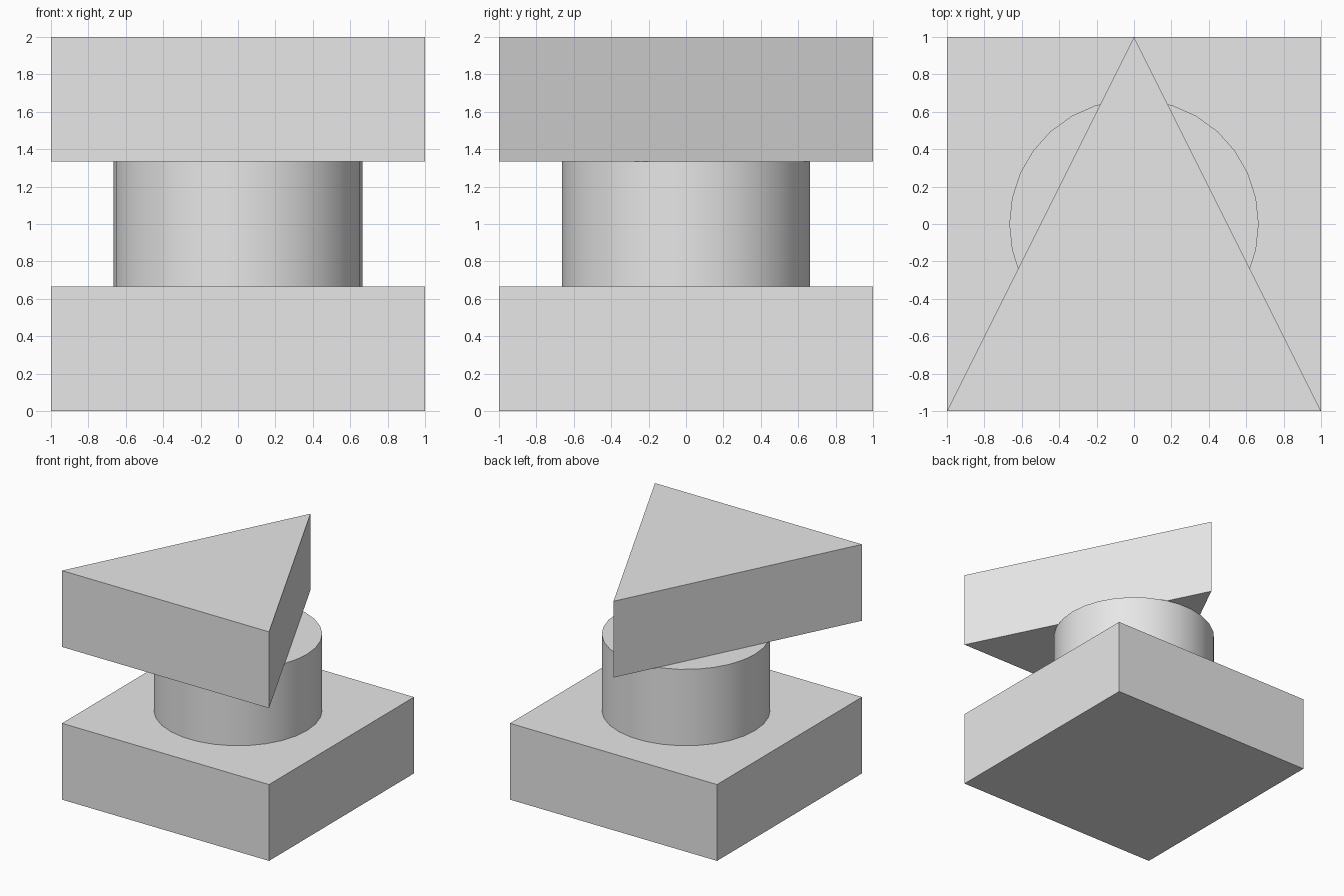
import bpy
import bmesh
import math

if "Cube" in bpy.data.objects:
    bpy.data.objects.remove(bpy.data.objects["Cube"], do_unlink=True)

# Single plain grey
GREY = (0.8, 0.8, 0.8, 1.0)
grey = bpy.data.materials.new("plain_grey")
grey.use_nodes = True
grey.diffuse_color = GREY
grey.node_tree.nodes["Principled BSDF"].inputs["Base Color"].default_value = GREY

LAYER = 2 / 3  # height of each of the three stacked solids


def prism(name, outline, level, smooth=False):
    """Extrude a counter-clockwise outline into the given layer of the stack."""
    bm = bmesh.new()
    base = bm.faces.new([bm.verts.new((x, y, level * LAYER)) for x, y in outline])
    top = bmesh.ops.extrude_face_region(bm, geom=[base], use_keep_orig=True)["geom"]
    verts = [v for v in top if isinstance(v, bmesh.types.BMVert)]
    bmesh.ops.translate(bm, verts=verts, vec=(0, 0, LAYER))
    bmesh.ops.recalc_face_normals(bm, faces=bm.faces)
    mesh = bpy.data.meshes.new(name)
    bm.to_mesh(mesh)
    bm.free()
    mesh.materials.append(grey)
    obj = bpy.data.objects.new(name, mesh)
    bpy.context.collection.objects.link(obj)
    if smooth:
        bpy.ops.object.select_all(action="DESELECT")
        obj.select_set(True)
        bpy.context.view_layer.objects.active = obj
        bpy.ops.object.shade_smooth_by_angle(angle=math.radians(30))
    return obj


# Square base
prism("square_base", [(-1, -1), (1, -1), (1, 1), (-1, 1)], 0)

# Round column
SIDES = 30
RADIUS = 2 / 3
circle = [(RADIUS * math.cos(math.tau * i / SIDES),
           RADIUS * math.sin(math.tau * i / SIDES)) for i in range(SIDES)]
prism("round_column", circle, 1, smooth=True)

# Triangular top, pointing to the back
prism("triangular_top", [(-1, -1), (1, -1), (0, 1)], 2)
